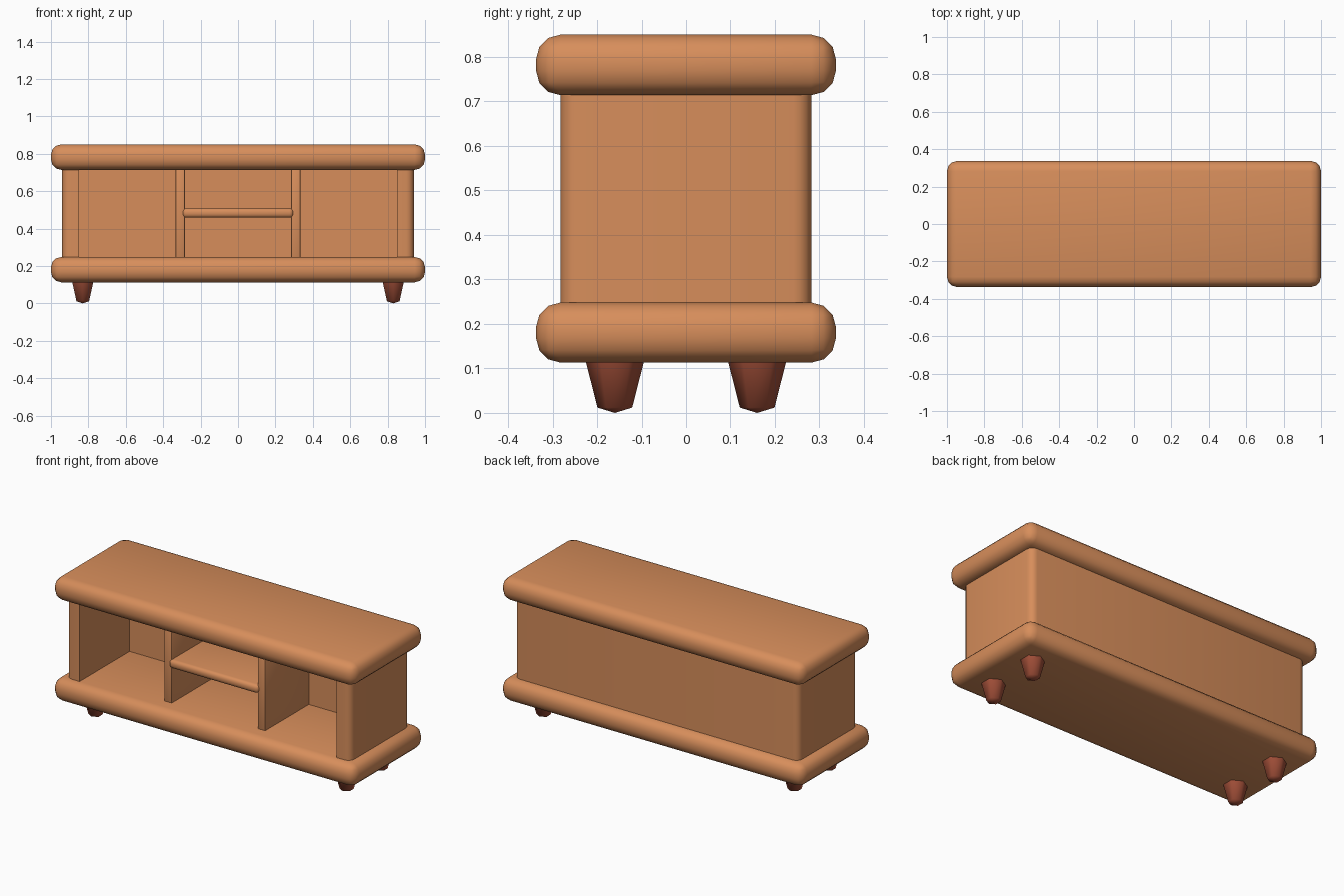
import bpy, bmesh, math

if "Cube" in bpy.data.objects:
    bpy.data.objects.remove(bpy.data.objects["Cube"])


def material(name, rgb):
    m = bpy.data.materials.new(name)
    m.diffuse_color = (*rgb, 1)
    m.use_nodes = True
    m.node_tree.nodes["Principled BSDF"].inputs["Base Color"].default_value = m.diffuse_color
    return m


WOOD = material("warm wood", (0.68, 0.27, 0.105))
DARK = material("red brown wood", (0.36, 0.078, 0.04))


def finish(bm, name, mat, angle=40):
    bmesh.ops.recalc_face_normals(bm, faces=bm.faces)
    me = bpy.data.meshes.new(name)
    bm.to_mesh(me)
    bm.free()
    me.materials.append(mat)
    ob = bpy.data.objects.new(name, me)
    bpy.context.collection.objects.link(ob)
    bpy.ops.object.select_all(action='DESELECT')
    ob.select_set(True)
    bpy.context.view_layer.objects.active = ob
    bpy.ops.object.shade_smooth_by_angle(angle=math.radians(angle))
    return ob


def box(name, x, y, z, bevel, segments=3):
    bm = bmesh.new()
    bmesh.ops.create_cube(bm, size=1)
    for v in bm.verts:
        for i, (lo, hi) in enumerate((x, y, z)):
            v.co[i] = lo if v.co[i] < 0 else hi
    bmesh.ops.bevel(bm, geom=bm.edges[:], offset=bevel, segments=segments,
                    profile=0.5, affect='EDGES')
    return finish(bm, name, WOOD)


# Thick rounded top and base slabs
box("top_slab", (-1, 1), (-0.337, 0.337), (0.714, 0.85), 0.055)
box("base_slab", (-1, 1), (-0.337, 0.337), (0.113, 0.248), 0.055)


# U-shaped carcass: two side walls and the back in one plan outline
def arc(cx, cy, start, r=0.04, n=4):
    return [(cx + r * math.cos(math.radians(start + 90 * i / n)),
             cy + r * math.sin(math.radians(start + 90 * i / n))) for i in range(n + 1)]


X, Y, R = 0.94, 0.282, 0.04
plan = [(0.85, -Y)] + arc(X - R, -Y + R, -90) + arc(X - R, Y - R, 0)
plan += arc(-X + R, Y - R, 90) + arc(-X + R, -Y + R, 180)
plan += [(-0.85, -Y), (-0.85, 0.19), (0.85, 0.19)]
bm = bmesh.new()
face = bm.faces.new([bm.verts.new((x, y, 0.24)) for x, y in plan])
ext = bmesh.ops.extrude_face_region(bm, geom=[face])
for v in ext["geom"]:
    if isinstance(v, bmesh.types.BMVert):
        v.co.z = 0.722
finish(bm, "carcass_walls", WOOD)

# Dividers and the middle shelf
for side, s in (("left", -1), ("right", 1)):
    box(side + "_divider", (s * 0.309 - 0.026, s * 0.309 + 0.026), (-0.222, 0.2),
        (0.235, 0.725), 0.008, 2)
box("middle_shelf", (-0.296, 0.296), (-0.235, 0.2), (0.458, 0.509), 0.02)

# Tapered six-sided feet with a slightly pointed underside
for sx in (-1, 1):
    for sy in (-1, 1):
        bm = bmesh.new()
        rings = [[bm.verts.new((sx * 0.83 + r * math.sin(k * math.pi / 3),
                                sy * 0.16 + r * math.cos(k * math.pi / 3), z))
                  for k in range(6)] for r, z in ((0.066, 0.118), (0.039, 0.012))]
        tip = bm.verts.new((sx * 0.83, sy * 0.16, 0))
        bm.faces.new(rings[0])
        for k in range(6):
            j = (k + 1) % 6
            bm.faces.new((rings[0][k], rings[0][j], rings[1][j], rings[1][k]))
            bm.faces.new((rings[1][k], rings[1][j], tip))
        finish(bm, ("front" if sy < 0 else "back") + ("_left" if sx < 0 else "_right") + "_foot",
               DARK, 62)
